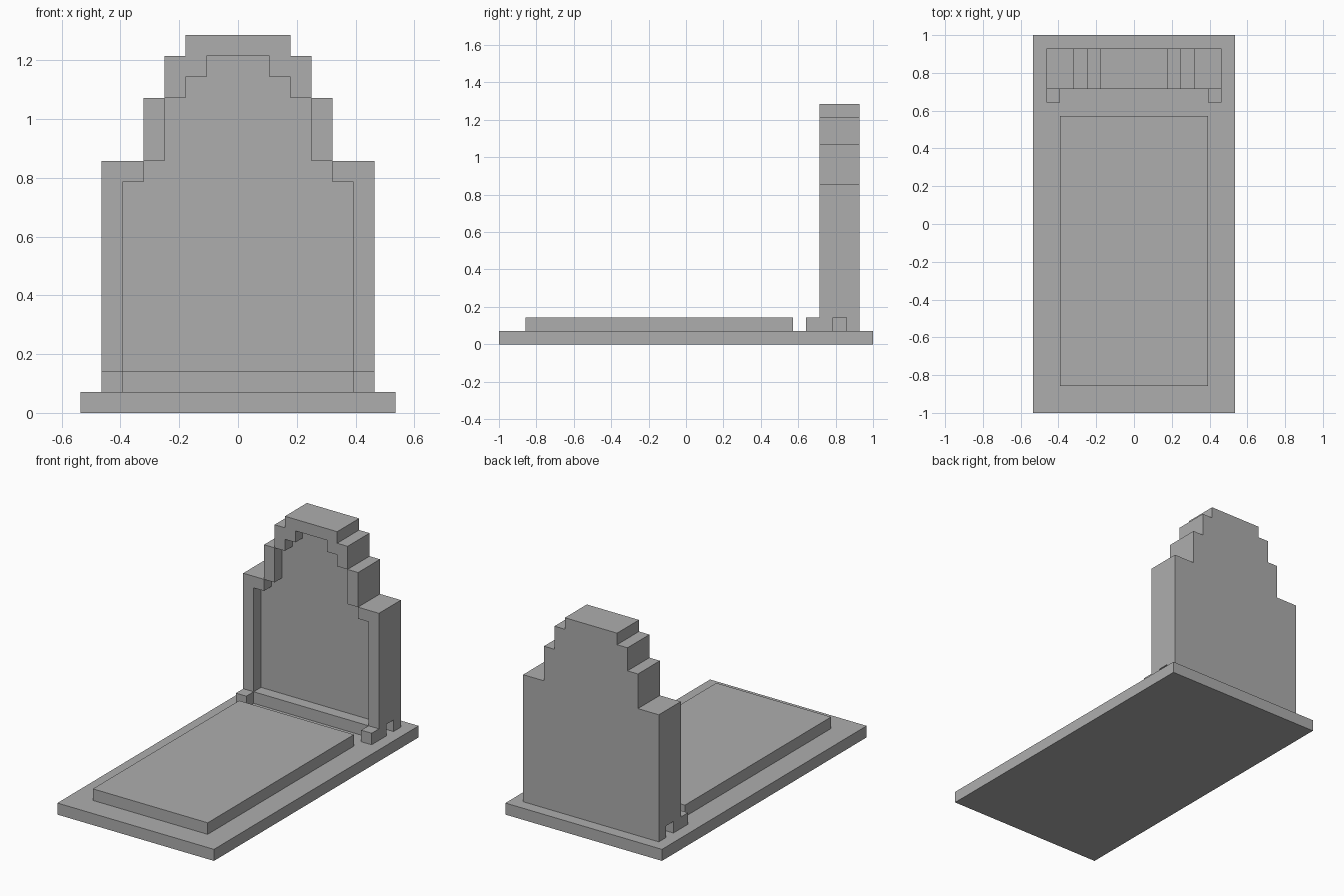
import bpy
import bmesh
from mathutils import Vector

U = 2 / 28  # one block of the modular grid

cube = bpy.data.objects.get("Cube")
if cube:
    bpy.data.objects.remove(cube, do_unlink=True)

stone = bpy.data.materials.new("grey stone")
stone.use_nodes = True
colour = (0.42, 0.42, 0.42, 1)
stone.diffuse_color = colour
stone.node_tree.nodes["Principled BSDF"].inputs["Base Color"].default_value = colour


def prism(name, profile, y0, y1):
    """Extrude an (x, z) outline from y0 to y1, all in blocks."""
    bm = bmesh.new()
    face = bm.faces.new([bm.verts.new((x * U, y0 * U, z * U)) for x, z in profile])
    extruded = bmesh.ops.extrude_face_region(bm, geom=[face])["geom"]
    moved = [v for v in extruded if isinstance(v, bmesh.types.BMVert)]
    bmesh.ops.translate(bm, verts=moved, vec=Vector((0, (y1 - y0) * U, 0)))
    bmesh.ops.recalc_face_normals(bm, faces=bm.faces)
    mesh = bpy.data.meshes.new(name)
    bm.to_mesh(mesh)
    bm.free()
    mesh.materials.append(stone)
    obj = bpy.data.objects.new(name, mesh)
    bpy.context.collection.objects.link(obj)
    return obj


def box(name, x0, x1, y0, y1, z0, z1):
    return prism(name, [(x0, z0), (x1, z0), (x1, z1), (x0, z1)], y0, y1)


def mirrored(half):
    """Complete a right-hand outline with its reflection."""
    return half + [(-x, z) for x, z in reversed(half)]


# Ground base and grave slab
box("base", -7.5, 7.5, -14, 14, 0, 1)
box("grave_slab", -5.5, 5.5, -12, 8, 1, 2)

# Headstone: plinth with front ledge, and stepped body behind the recess
box("headstone_plinth", -5.5, 5.5, 10, 13, 1, 2)
steps = [(6.5, 2), (6.5, 12), (4.5, 12), (4.5, 15),
         (3.5, 15), (3.5, 17), (2.5, 17), (2.5, 18)]
prism("headstone_body", mirrored(steps), 11, 13)

# Raised frame around the recessed panel
crown = [(2.5, 18), (2.5, 17), (3.5, 17), (3.5, 15),
         (2.5, 15), (2.5, 16), (1.5, 16), (1.5, 17)]
prism("frame_crown", mirrored(crown), 10, 11)
jamb = [(6.5, 2), (6.5, 12), (4.5, 12), (4.5, 11), (5.5, 11), (5.5, 2)]
for side, s in (("left", 1), ("right", -1)):
    prism(f"frame_jamb_{side}", [(s * x, z) for x, z in jamb], 10, 11)
    box(f"frame_shoulder_{side}", s * 3.5, s * 4.5, 10, 11, 12, 15)
    # Feet leave a small notch in the side of the headstone
    box(f"front_foot_{side}", s * 5.5, s * 6.5, 9, 11, 1, 2)
    box(f"back_foot_{side}", s * 5.5, s * 6.5, 12, 13, 1, 2)
